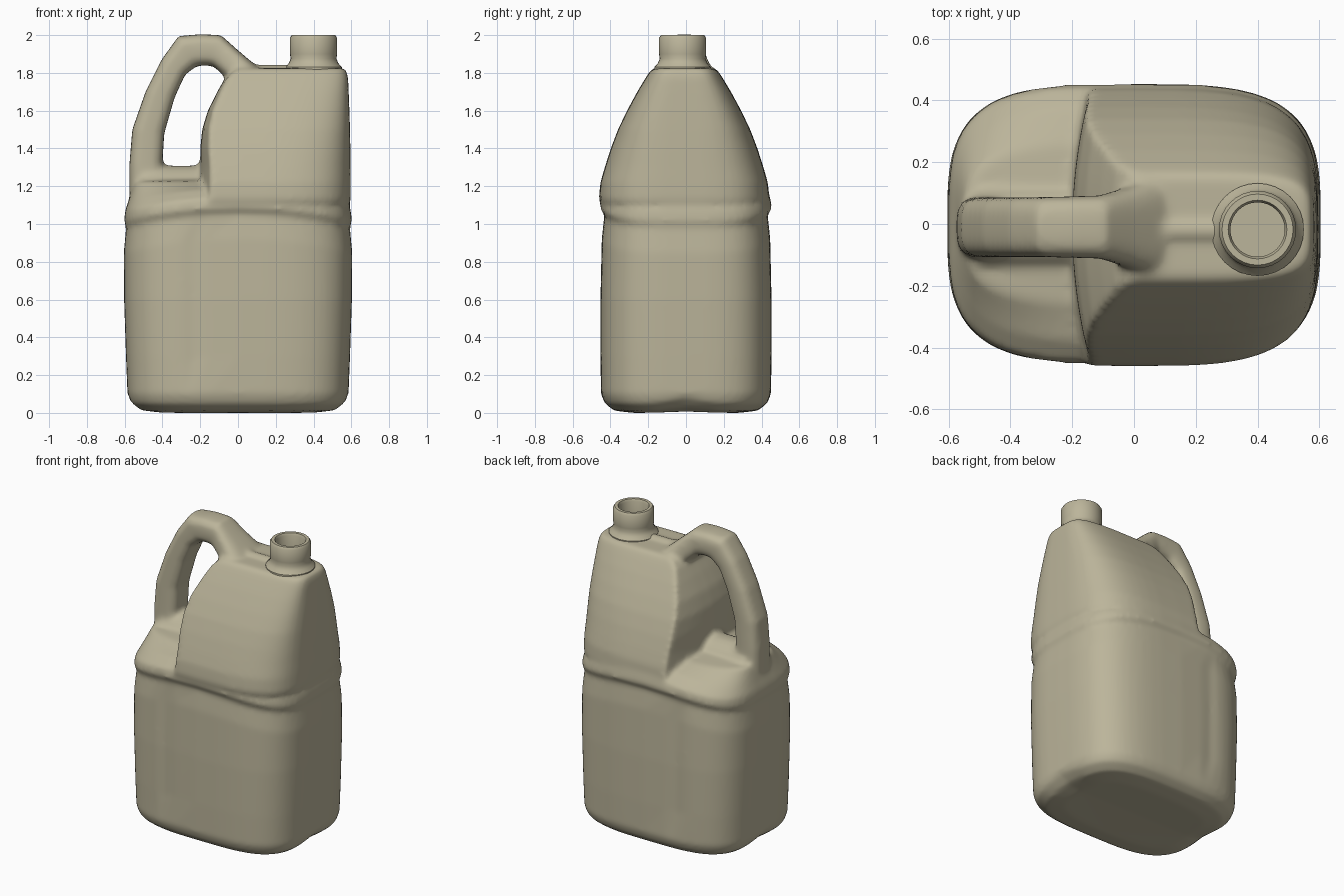
import bpy, bmesh
from math import sin, cos, pi, exp, copysign
from mathutils import Vector

cube = bpy.data.objects.get("Cube")
if cube:
    bpy.data.objects.remove(cube)

mat = bpy.data.materials.new("beige plastic")
mat.use_nodes = True
COLOUR = (0.5, 0.46, 0.325, 1)
mat.diffuse_color = COLOUR
mat.node_tree.nodes["Principled BSDF"].inputs["Base Color"].default_value = COLOUR


def oval(n, count=64):
    """Unit rounded rectangle (superellipse) as a list of (u, v)."""
    out = []
    for i in range(count):
        c, s = cos(2 * pi * i / count), sin(2 * pi * i / count)
        out.append((copysign(abs(c) ** (2 / n), c), copysign(abs(s) ** (2 / n), s)))
    return out


def loft(bm, rings):
    """Skin a list of equal rings and cap both ends."""
    rows = [[bm.verts.new(p) for p in ring] for ring in rings]
    faces = []
    for a, b in zip(rows, rows[1:]):
        for i in range(len(a)):
            j = (i + 1) % len(a)
            faces.append(bm.faces.new((a[i], a[j], b[j], b[i])))
    faces.append(bm.faces.new(rows[0][::-1]))
    faces.append(bm.faces.new(rows[-1]))
    bmesh.ops.recalc_face_normals(bm, faces=faces)


def finish(name, bm):
    mesh = bpy.data.meshes.new(name)
    bm.to_mesh(mesh)
    bm.free()
    mesh.materials.append(mat)
    ob = bpy.data.objects.new(name, mesh)
    bpy.context.collection.objects.link(ob)
    bpy.ops.object.select_all(action='DESELECT')
    ob.select_set(True)
    bpy.context.view_layer.objects.active = ob
    return ob


bm = bmesh.new()
CY = -0.01   # the upper half sits slightly off centre

# Lower tank with rounded foot, waist groove and domed shoulder: z, half x, half y
tank = [(0, .42, .28), (.012, .52, .38), (.05, .57, .43), (.1, .585, .45),
        (.3, .593, .453), (.6, .603, .453), (.92, .605, .446), (1.05, .592, .432),
        (1.09, .602, .455), (1.14, .598, .445), (1.19, .58, .38),
        (1.225, .55, .26), (1.24, .4, .1)]
rings = []
for z, a, b in tank:
    ring = []
    for u, v in oval(3.5):
        x, y = u * a, v * b
        h = z
        if .9 < z < 1.2:                       # waist line drops towards the ends
            h -= .2 * x * x
        if .2 < z < 1:                         # shallow vertical dents in the panels
            y *= 1 - .03 * exp(-((x + .22) / .07) ** 2)
        if z < .1:                             # notch under both ends
            h += .03 * exp(-(y / .12) ** 2) * (x / .6) ** 4
        ring.append((x, y, h))
    rings.append(ring)
loft(bm, rings)

# Tapered upper body, cut away on the handle side: z, left limit, right, half y, squareness
upper = [(1.06, -.3, .58, .42, 3.5), (1.13, -.21, .597, .452, 3.5), (1.22, -.205, .597, .443, 3.5),
         (1.3, -.2, .596, .42, 3.5), (1.4, -.2, .595, .388, 3.6), (1.5, -.19, .593, .35, 3.8),
         (1.6, -.16, .59, .302, 4), (1.7, -.11, .586, .248, 4.3), (1.77, -.07, .583, .206, 4.6),
         (1.81, -.03, .575, .18, 5), (1.825, 0, .56, .16, 5)]
rings = []
for z, left, a, b, n in upper:
    ring = []
    for u, v in oval(n):
        y = v * b
        ring.append((max(u * a, left + .3 * y * y), y + CY, z))
    rings.append(ring)
loft(bm, rings)

# Handle: outer x, z, inner x, z, half width
handle = [(-.575, 1.08, -.36, 1.08, .11), (-.575, 1.2, -.38, 1.2, .1), (-.575, 1.32, -.4, 1.32, .098),
          (-.56, 1.5, -.39, 1.48, .097), (-.49, 1.7, -.335, 1.67, .097),
          (-.405, 1.87, -.28, 1.79, .097), (-.315, 1.995, -.22, 1.835, .098),
          (-.2, 2.005, -.18, 1.84, .1), (-.09, 2.0, -.13, 1.835, .102),
          (.0, 1.92, -.07, 1.78, .125), (.1, 1.835, .02, 1.66, .165)]
rings = []
for ox, oz, ix, iz, w in handle:
    out, inn = Vector((ox, CY, oz)), Vector((ix, CY, iz))
    mid, half = (out + inn) / 2, (out - inn) / 2
    rings.append([mid + half * u + Vector((0, v * w, 0)) for u, v in oval(3.2, 24)])
loft(bm, rings)

# Raised saddle between the handle foot and the upper body
loft(bm, [[(x, CY + u * .15, 1.15 + v * .16) for u, v in oval(2, 24)]
          for x in (-.5, -.35, -.15)])

# Seam rib between handle and neck
loft(bm, [[(x, CY - .01 + u * .025, 1.815 + v * .03) for u, v in oval(4, 16)]
          for x in (.05, .35)])

# Fuse the pieces into one moulded skin
body = finish("bottle_body", bm)
remesh = body.modifiers.new("fuse", 'REMESH')
remesh.mode = 'VOXEL'
remesh.voxel_size = .015
remesh.use_smooth_shade = True
soft = body.modifiers.new("soften", 'SMOOTH')
soft.factor = .5
soft.iterations = 7
for name in ("fuse", "soften"):
    bpy.ops.object.modifier_apply(modifier=name)
bpy.ops.object.shade_smooth()

# Hollow neck, turned about its axis: radius, height
profile = [(.15, 1.8), (.15, 1.83), (.132, 1.85), (.121, 1.875), (.125, 1.9), (.125, 1.985),
           (.115, 2.0), (.095, 2.0), (.088, 1.985), (.088, 1.85), (.001, 1.85)]
bm = bmesh.new()
loft(bm, [[(.4 + r * u, -.018 + r * v, z) for u, v in oval(2, 32)] for r, z in profile])
finish("neck", bm)
bpy.ops.object.shade_smooth_by_angle(angle=.7)
